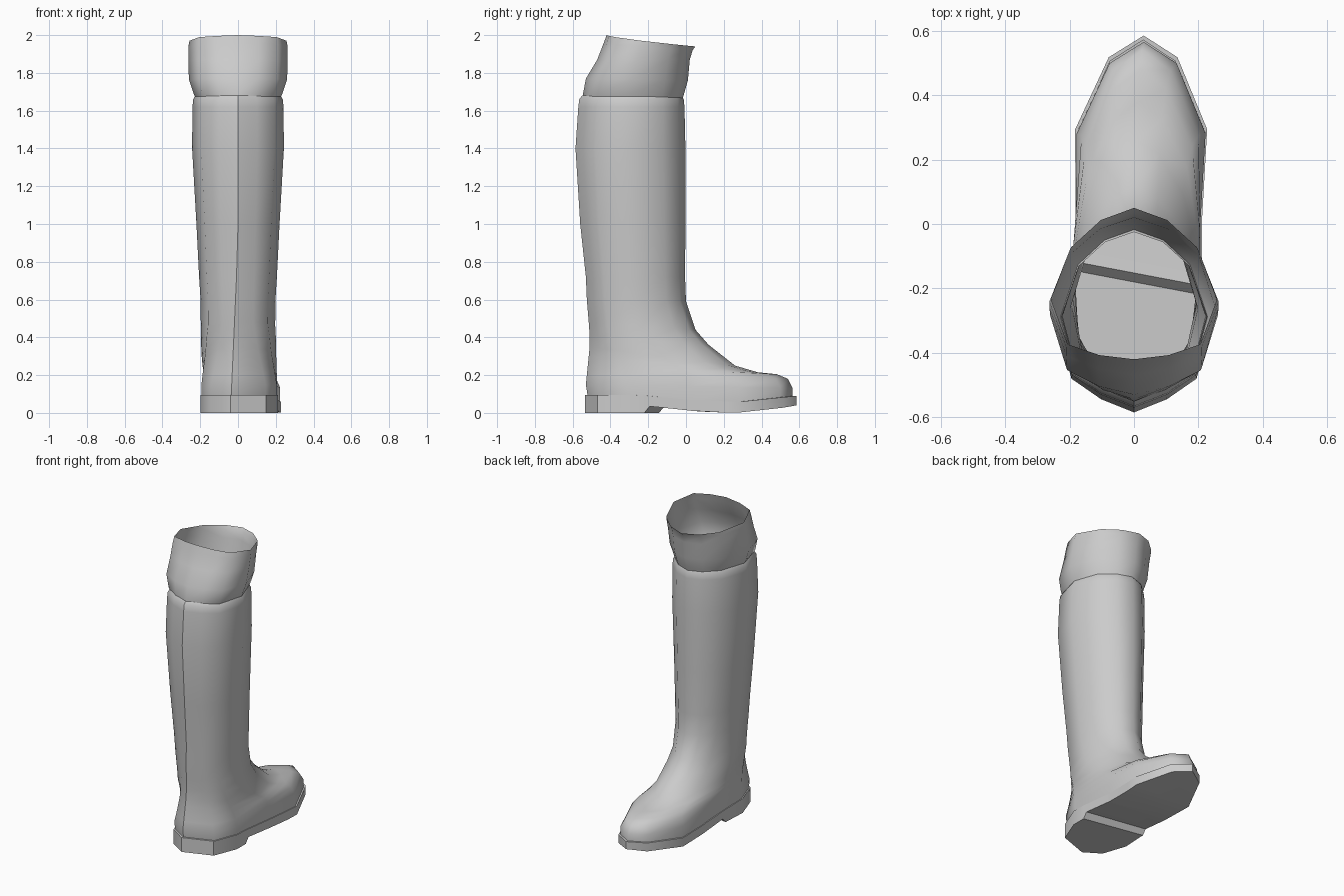
import bpy
import bmesh
import math
from mathutils import Vector

cube = bpy.data.objects.get("Cube")
if cube:
    bpy.data.objects.remove(cube, do_unlink=True)

grey = bpy.data.materials.new("grey leather")
grey.use_nodes = True
colour = (0.6, 0.6, 0.6, 1)
grey.diffuse_color = colour
grey.node_tree.nodes["Principled BSDF"].inputs["Base Color"].default_value = colour

# Half outlines from the back centre to the front centre (side, along)
FOOT = [(0, 0), (.72, .06), (1, .2), (.96, .5), (1, .74), (.52, .94), (0, 1)]
SHAFT = [(0, 0), (.42, .07), (.8, .18), (1, .5), (.76, .8), (.4, .94), (0, 1)]


def lerp(a, b, t):
    return a + (b - a) * t


def interpolate(points, y):
    """Height on a polyline of (y, z) points."""
    for (y0, z0), (y1, z1) in zip(points, points[1:]):
        if y <= y1:
            return lerp(z0, z1, max(0, (y - y0) / (y1 - y0)))
    return points[-1][1]


def welt_height(y):
    return interpolate([(-.25, .095), (-.1, .08), (.1, .062), (.3, .06), (.58, .09)], y)


def tread_height(y):
    return interpolate([(-.15, .035), (.05, .008), (.25, 0), (.45, .015), (.58, .04)], y)


def outline(blend):
    """Closed outline blended from the foot shape to the shaft shape."""
    half = [(lerp(a, c, blend), lerp(b, d, blend)) for (a, b), (c, d) in zip(FOOT, SHAFT)]
    return half + [(-u, v) for u, v in half[-2:0:-1]]


def ring(row, blend, taper=0, skew=1):
    """Tilted section: back y, z, front y, z and half width."""
    back, back_z, front, front_z, width = row
    points = []
    for u, v in outline(blend):
        x = u * width * (1 - taper * max(0, v - .5)) + lerp(.03, 0, blend) * v
        if v == 0:
            x -= .04 * max(0, 1 - back_z / .9)
        points.append(Vector((x, lerp(back, front, v ** skew), lerp(back_z, front_z, v))))
    return points


def finish(bm, name, angle):
    for face in bm.faces:
        face.smooth = True
    for edge in bm.edges:
        if len(edge.link_faces) == 2 and edge.calc_face_angle() > math.radians(angle):
            edge.smooth = False
    mesh = bpy.data.meshes.new(name)
    bm.to_mesh(mesh)
    bm.free()
    mesh.materials.append(grey)
    obj = bpy.data.objects.new(name, mesh)
    bpy.context.collection.objects.link(obj)


def loft(name, rings, angle, seam=False):
    bm = bmesh.new()
    loops = [[bm.verts.new(p) for p in points] for points in rings]
    count = len(loops[0])
    for low, high in zip(loops, loops[1:]):
        for i in range(count):
            j = (i + 1) % count
            bm.faces.new((low[i], low[j], high[j], high[i]))
        if seam:
            bm.edges.get((low[0], high[0])).smooth = False
    finish(bm, name, angle)


# Foot and tall shaft, one open skin with a seam down the back
upper_rows = [
    (-.52, .09, .565, .09, .2),
    (-.53, .15, .565, .13, .2),
    (-.525, .2, .54, .18, .2),
    (-.52, .25, .48, .205, .2),
    (-.515, .3, .38, .215, .2),
    (-.51, .35, .26, .25, .2),
    (-.51, .41, .12, .36, .2),
    (-.515, .48, .05, .44, .197),
    (-.525, .6, 0, .59, .198),
    (-.53, .72, -.005, .72, .206),
    (-.56, 1, -.003, 1, .22),
    (-.585, 1.4, -.003, 1.4, .243),
    (-.57, 1.62, -.008, 1.62, .241),
    (-.565, 1.66, -.012, 1.66, .237),
    (-.55, 1.68, -.025, 1.68, .225),
]
upper_rings = []
for i, row in enumerate(upper_rows):
    taper = .5 * math.sin(math.pi * (i - 1) / 7) if 1 < i < 8 else 0
    upper_rings.append(ring(row, min(1, max(0, i - 1) / 6), taper))
for point in upper_rings[0]:
    point.z = welt_height(point.y) - .01
loft("boot_upper", upper_rings, 50, seam=True)

# Loose cuff leaning forward above the shaft
cuff_rows = [
    (-.55, 1.66, -.02, 1.66, .222),
    (-.545, 1.69, -.01, 1.69, .235),
    (-.53, 1.77, .01, 1.76, .26),
    (-.47, 1.87, .02, 1.87, .263),
    (-.435, 1.96, .035, 1.92, .263),
    (-.42, 2, .05, 1.94, .257),
]
loft("cuff", [ring(row, 1, 0, 1 + .07 * i) for i, row in enumerate(cuff_rows)], 50)

# Sole with a stepped heel: cut the outline across, shape the tread, raise the wall
bm = bmesh.new()
points = ring((-.535, 0, .585, 0, .205), 0)
bm.faces.new([bm.verts.new(p) for p in reversed(points)])
across = Vector((.19, 1, 0)).normalized()
heel_edge, step_edge = Vector((0, -.18, 0)), Vector((0, -.152, 0))
for spot in (heel_edge, step_edge, Vector((0, .05, 0)), Vector((0, .25, 0))):
    bmesh.ops.bisect_plane(bm, geom=bm.verts[:] + bm.edges[:] + bm.faces[:],
                           plane_co=spot, plane_no=across)
for vert in bm.verts:
    if (vert.co - heel_edge).dot(across) > .01:
        vert.co.z = tread_height(vert.co.y)
for scale in (1, .95):
    rim = [e for e in bm.edges if e.is_boundary]
    made = bmesh.ops.extrude_edge_only(bm, edges=rim)["geom"]
    for vert in made:
        if isinstance(vert, bmesh.types.BMVert):
            vert.co.z = welt_height(vert.co.y)
            vert.co.x *= scale
            vert.co.y = lerp(.025, vert.co.y, lerp(1, scale, .5))
finish(bm, "sole", 45)
